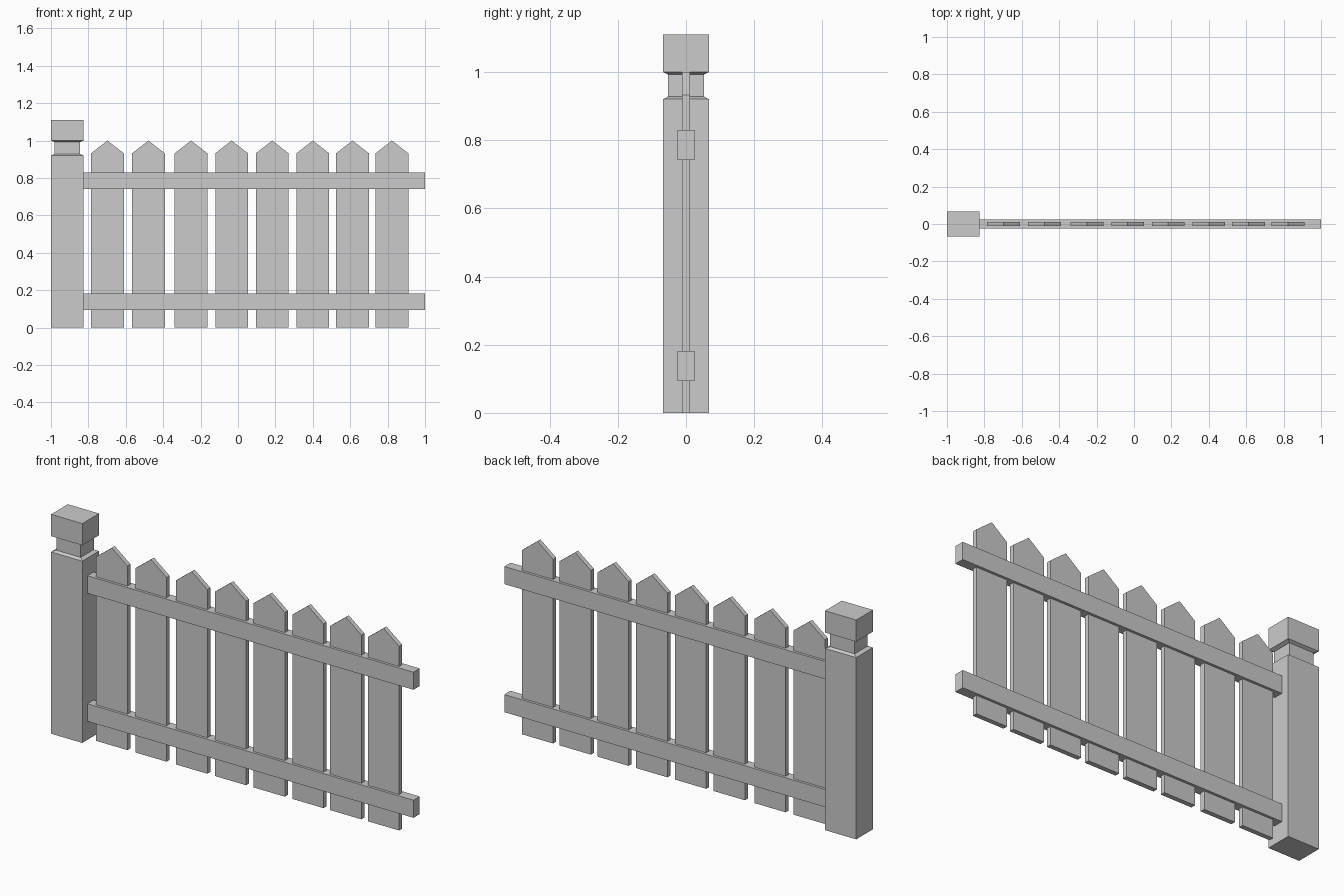
import bpy
import bmesh

if "Cube" in bpy.data.objects:
    bpy.data.objects.remove(bpy.data.objects["Cube"])


def finish(name, bm):
    bmesh.ops.recalc_face_normals(bm, faces=bm.faces)
    mesh = bpy.data.meshes.new(name)
    bm.to_mesh(mesh)
    bm.free()
    obj = bpy.data.objects.new(name, mesh)
    bpy.context.collection.objects.link(obj)
    return obj


def loft(name, cx, hx, hy, sections):
    """Stack rectangular rings (z, scale) into a closed solid."""
    bm = bmesh.new()
    rings = []
    for z, s in sections:
        rings.append([bm.verts.new((cx + sx * hx * s, sy * hy * s, z))
                      for sx, sy in ((-1, -1), (1, -1), (1, 1), (-1, 1))])
    for a, b in zip(rings, rings[1:]):
        for i in range(4):
            j = (i + 1) % 4
            bm.faces.new((a[i], a[j], b[j], b[i]))
    bm.faces.new(rings[0][::-1])
    bm.faces.new(rings[-1])
    return finish(name, bm)


def extrude_profile(name, points, half_depth):
    """Extrude an xz outline through y."""
    bm = bmesh.new()
    face = bm.faces.new([bm.verts.new((x, -half_depth, z)) for x, z in points])
    new = bmesh.ops.extrude_face_region(bm, geom=[face])["geom"]
    bmesh.ops.translate(bm, vec=(0, 2 * half_depth, 0),
                        verts=[v for v in new if isinstance(v, bmesh.types.BMVert)])
    return finish(name, bm)


# Post with recessed neck and block cap
loft("post", -0.9125, 0.0875, 0.067,
     [(0, 1), (0.92, 1), (0.928, 0.78), (0.992, 0.78), (1.0, 1), (1.11, 1)])

# Horizontal rails
for name, z0, z1 in (("lower_rail", 0.093, 0.182), ("upper_rail", 0.741, 0.83)):
    loft(name, 0.0875, 0.9125, 0.025, [(z0, 1), (z1, 1)])

# Pointed pickets, slightly uneven spacing
w = 0.0875
for i, x in enumerate((-0.698, -0.479, -0.251, -0.034, 0.183, 0.40, 0.612, 0.823)):
    extrude_profile(f"picket_{i + 1}",
                    [(x - w, 0), (x + w, 0), (x + w, 0.932), (x, 1.0), (x - w, 0.932)],
                    0.012)
